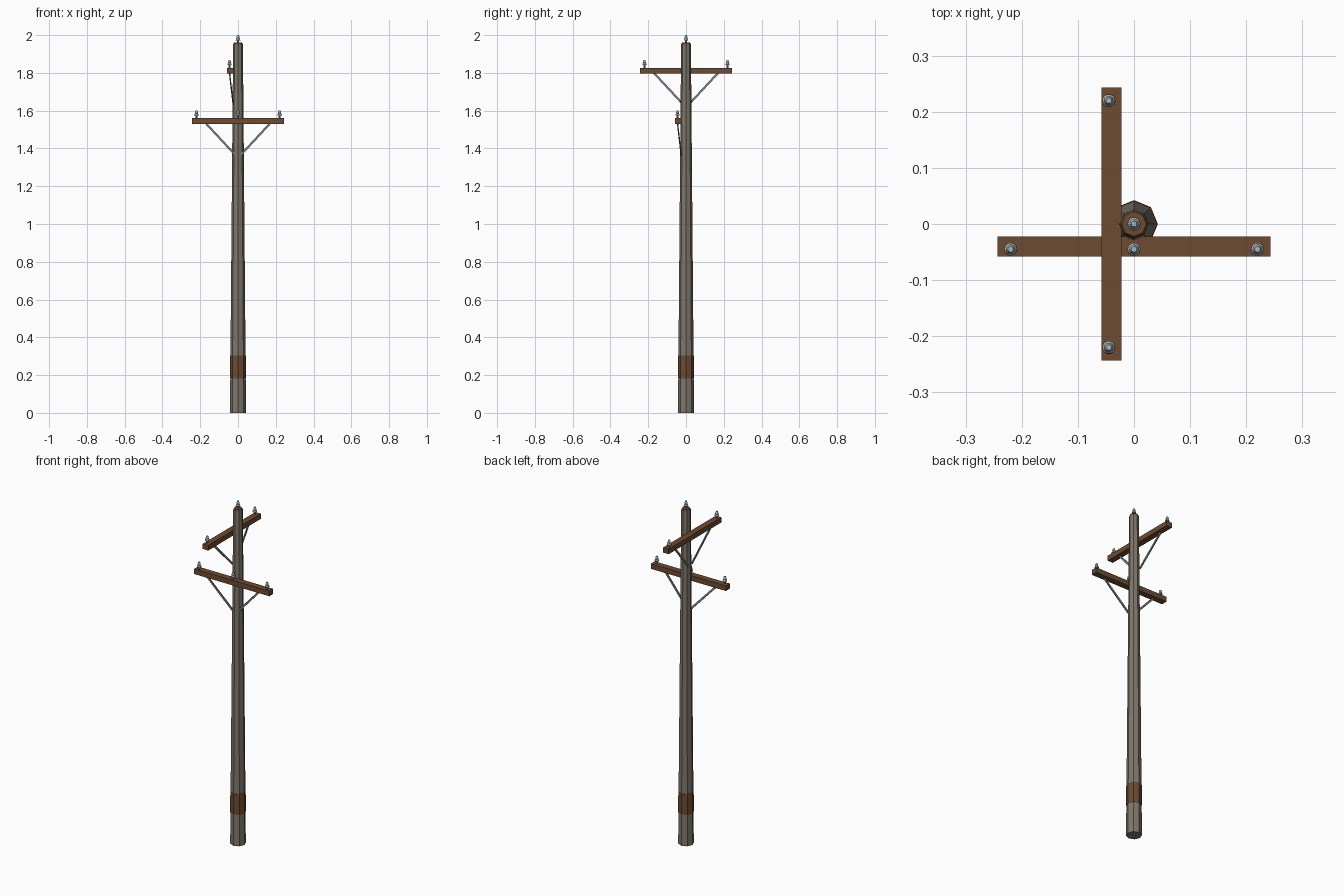
import bpy, bmesh, math
from mathutils import Vector, Matrix

if "Cube" in bpy.data.objects:
    bpy.data.objects.remove(bpy.data.objects["Cube"])


def mat(name, rgb):
    m = bpy.data.materials.new(name)
    m.diffuse_color = (*rgb, 1)
    m.use_nodes = True
    m.node_tree.nodes["Principled BSDF"].inputs["Base Color"].default_value = m.diffuse_color
    return m


GREY_WOOD = mat("weathered wood", (0.21, 0.185, 0.145))
BROWN = mat("brown wood", (0.15, 0.07, 0.032))
STEEL = mat("steel", (0.22, 0.23, 0.25))
GLASS = mat("pale insulator", (0.42, 0.48, 0.50))


def finish(name, bm, mats):
    bmesh.ops.recalc_face_normals(bm, faces=bm.faces)
    me = bpy.data.meshes.new(name)
    bm.to_mesh(me)
    bm.free()
    for m in mats:
        me.materials.append(m)
    ob = bpy.data.objects.new(name, me)
    bpy.context.collection.objects.link(ob)
    return ob


def lathe(name, profile, sides, mats, loc=(0, 0, 0), rule=None):
    """Stack of rings from (radius, z) pairs, capped at both ends."""
    bm = bmesh.new()
    rings = [[bm.verts.new((loc[0] + r * math.cos(2 * math.pi * i / sides),
                            loc[1] + r * math.sin(2 * math.pi * i / sides),
                            loc[2] + z)) for i in range(sides)]
             for r, z in profile]
    for a, b in zip(rings, rings[1:]):
        for i in range(sides):
            j = (i + 1) % sides
            bm.faces.new((a[i], a[j], b[j], b[i]))
    bm.faces.new(rings[0])
    bm.faces.new(rings[-1])
    if rule:
        for f in bm.faces:
            f.material_index = rule(f.calc_center_median().z - loc[2])
    return finish(name, bm, mats)


def box(name, size, matrix, m):
    bm = bmesh.new()
    bmesh.ops.create_cube(bm, size=1, matrix=matrix @ Matrix.Diagonal((*size, 1)))
    return finish(name, bm, [m])


def insulator(name, loc):
    # steel pin below, flared two-skirt bell above
    lathe(name, [(0.005, -0.004), (0.005, 0.014), (0.012, 0.014), (0.0115, 0.020),
                 (0.008, 0.025), (0.0085, 0.030), (0.005, 0.042)],
          10, [STEEL, GLASS], loc, lambda z: 0 if z < 0.0135 else 1)


def strip(name, a, b, turn, m):
    """Flat brace between two points."""
    a, b = turn @ Vector(a), turn @ Vector(b)
    d = (b - a).normalized()
    n = turn.to_3x3() @ Vector((0, 1, 0))
    side = d.cross(n).normalized()
    n = side.cross(d)
    rot = Matrix((side, n, d)).transposed().to_4x4()
    box(name, (0.011, 0.006, (b - a).length), Matrix.Translation((a + b) / 2) @ rot, m)


# Tapered eight-sided pole with brown cut top
lathe("pole", [(0.042, 0), (0.041, 0.18), (0.040, 0.305), (0.026, 1.95), (0.022, 1.96)],
      8, [GREY_WOOD, BROWN], rule=lambda z: 1 if z > 1.952 else 0)
# Brown band near the ground
lathe("pole_band", [(0.0425, 0.183), (0.0415, 0.305)], 8, [BROWN])
insulator("top_insulator", (0, 0, 1.958))


def crossarm(prefix, z, turn, spots):
    """Arm on the -y side, with braces and insulators, turned about z."""
    box(prefix + "_crossarm", (0.486, 0.036, 0.030),
        turn @ Matrix.Translation((0, -0.04, z)), BROWN)
    for s, side in ((-1, "left"), (1, "right")):
        strip(f"{prefix}_{side}_brace", (s * 0.172, -0.045, z - 0.010),
              (s * 0.016, -0.026, z - 0.178), turn, STEEL)
    for i, x in enumerate(spots):
        insulator(f"{prefix}_insulator_{i + 1}", turn @ Vector((x, -0.045, z + 0.015)))


crossarm("lower", 1.545, Matrix.Identity(4), (-0.22, 0, 0.22))
crossarm("upper", 1.812, Matrix.Rotation(-math.pi / 2, 4, 'Z'), (-0.22, 0.22))
